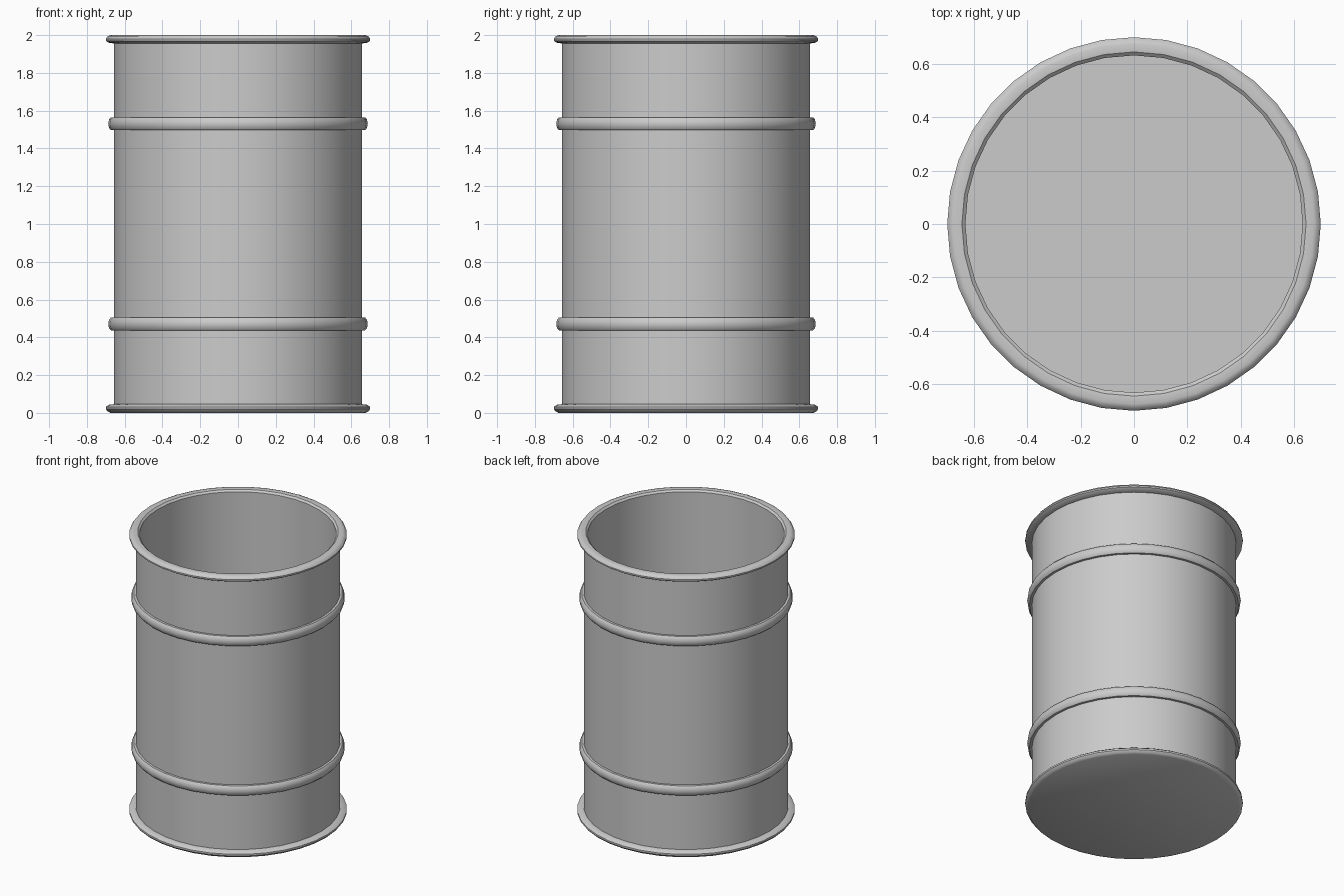
import bpy, math

if "Cube" in bpy.data.objects:
    bpy.data.objects.remove(bpy.data.objects["Cube"])

SIDES = 36


def lathe(name, profile, closed=False, cap_ends=False):
    """Revolve (radius, z) points around the z axis."""
    verts, faces = [], []
    n = len(profile)
    for i in range(SIDES):
        a = 2 * math.pi * i / SIDES
        verts += [(r * math.cos(a), r * math.sin(a), z) for r, z in profile]
    for i in range(SIDES):
        j = (i + 1) % SIDES
        for k in range(n if closed else n - 1):
            m = (k + 1) % n
            faces.append((i * n + k, j * n + k, j * n + m, i * n + m))
    if cap_ends:
        faces.append([i * n for i in reversed(range(SIDES))])
        faces.append([i * n + n - 1 for i in range(SIDES)])
    mesh = bpy.data.meshes.new(name)
    mesh.from_pydata(verts, [], faces)
    obj = bpy.data.objects.new(name, mesh)
    bpy.context.collection.objects.link(obj)
    bpy.context.view_layer.objects.active = obj
    obj.select_set(True)
    bpy.ops.object.shade_smooth_by_angle(angle=math.radians(35))
    obj.select_set(False)
    return obj


# Open shell: bottom disc, bottom lip, wall, rolled top rim, inner wall, floor
lathe("drum_shell", [
    (0.675, 0.0), (0.69, 0.008), (0.70, 0.02), (0.70, 0.032), (0.685, 0.043),
    (0.657, 0.046),
    (0.657, 1.956),
    (0.685, 1.96), (0.70, 1.97), (0.70, 1.98), (0.69, 1.994), (0.675, 2.0),
    (0.645, 1.997), (0.632, 1.985),
    (0.632, 0.04),
], cap_ends=True)

# Two raised hoops around the wall
for label, z in (("lower", 0.471), ("upper", 1.531)):
    lathe(label + "_hoop", [
        (0.65, z - 0.034), (0.673, z - 0.034), (0.683, z - 0.022),
        (0.687, z), (0.683, z + 0.022), (0.673, z + 0.034), (0.65, z + 0.034),
    ], closed=True)
